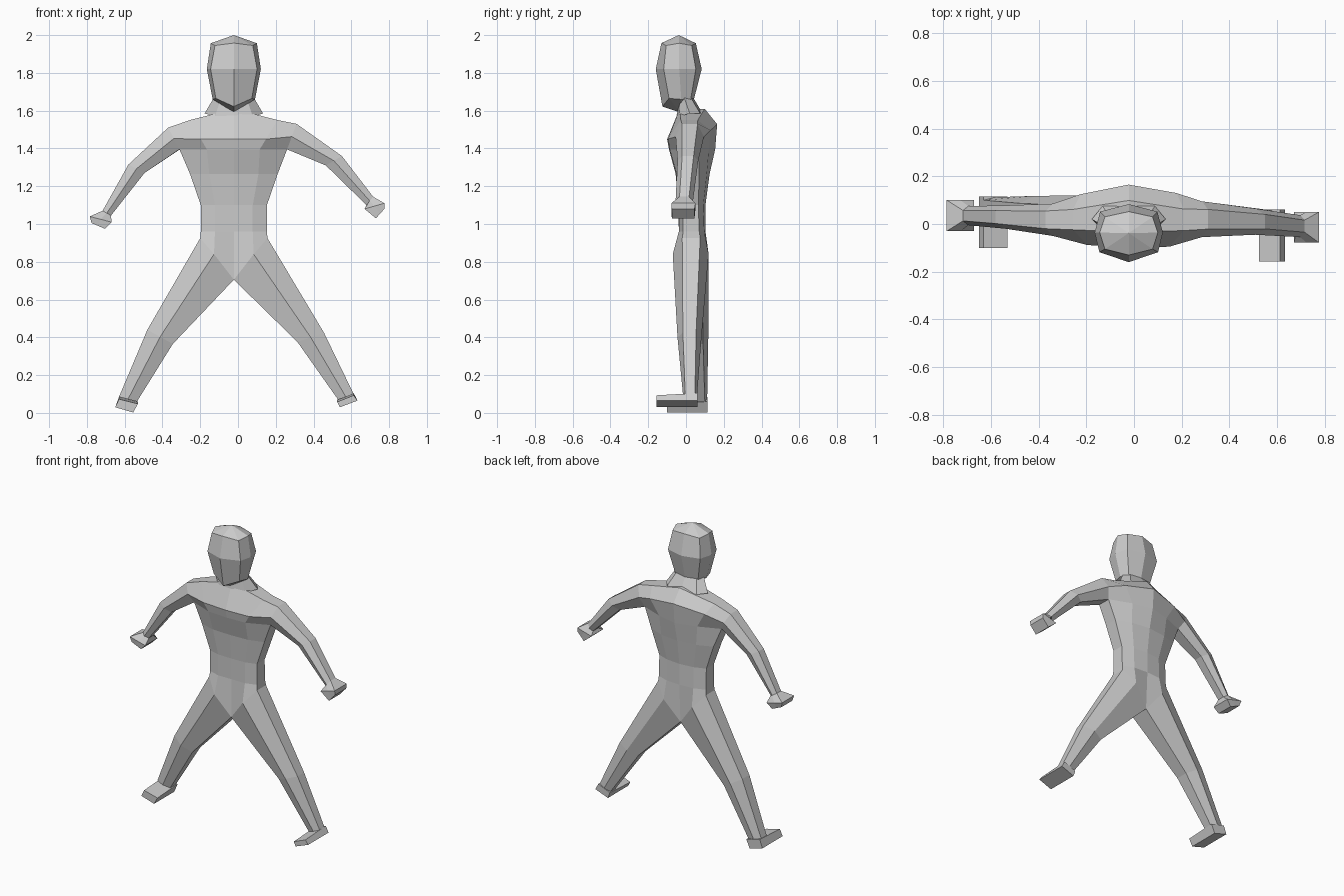
import bpy, bmesh

if "Cube" in bpy.data.objects:
    bpy.data.objects.remove(bpy.data.objects["Cube"])

CX = -0.022  # body centre line


def loft(bm, rings, cap_start=False, cap_end=False, skip=lambda i, j: False):
    vs = [[bm.verts.new(p) for p in r] for r in rings]
    n = len(vs[0])
    for i in range(len(vs) - 1):
        for j in range(n):
            if not skip(i, j):
                k = (j + 1) % n
                bm.faces.new((vs[i][j], vs[i][k], vs[i + 1][k], vs[i + 1][j]))
    if cap_start:
        bm.faces.new(vs[0])
    if cap_end:
        bm.faces.new(vs[-1])
    return vs


def fan(bm, ring, apex):
    a = bm.verts.new(apex)
    for j in range(len(ring)):
        bm.faces.new((ring[j], ring[(j + 1) % len(ring)], a))


def finish(name, bm, merge=0.0001):
    bmesh.ops.remove_doubles(bm, verts=bm.verts[:], dist=merge)
    bmesh.ops.recalc_face_normals(bm, faces=bm.faces[:])
    me = bpy.data.meshes.new(name)
    bm.to_mesh(me)
    bm.free()
    ob = bpy.data.objects.new(name, me)
    bpy.context.collection.objects.link(ob)
    return ob


def section(xo, zo, xi, zi, f, b, ft=0.55, fb=0.6, mf=0.5, mb=0.5):
    """Six-sided limb section: outer edge, inner edge, front and back points."""
    c, h = (f + b) / 2, (b - f) / 2

    def mid(t):
        return xi + (xo - xi) * t, zi + (zo - zi) * t
    (xf, zf), (xb, zb) = mid(mf), mid(mb)
    return [(xo, c - h * ft, zo), (xf, f, zf), (xi, c - h * fb, zi),
            (xi, c + h * fb, zi), (xb, b, zb), (xo, c + h * ft, zo)]


body = bmesh.new()

# arms, shoulders and upper chest: one loft from hand to hand
arms = [
    section(-.775, 1.005, -.705, .975, -.025, .09, 1, 1),
    section(-.785, 1.04, -.67, 1.01, -.03, .10, 1, 1),
    section(-.717, 1.07, -.672, 1.045, -.005, .075),
    section(-.58, 1.315, -.495, 1.27, -.02, .078),
    section(-.37, 1.51, -.31, 1.395, -.05, .085),
    section(-.255, 1.55, -.165, 1.395, -.088, .125, .4, .92, .35, .65),
    section(CX, 1.61, CX, 1.395, -.10, .165, .5, .92, .25, .62),
    section(.21, 1.55, .115, 1.395, -.095, .13, .4, .92, .35, .65),
    section(.31, 1.53, .26, 1.395, -.055, .095),
    section(.55, 1.36, .465, 1.31, -.045, .065),
    section(.715, 1.145, .68, 1.10, -.055, .037),
    section(.775, 1.11, .67, 1.08, -.078, .05, 1, 1),
    section(.775, 1.08, .73, 1.03, -.075, .045, 1, 1),
]
loft(body, arms, True, True, lambda i, j: j == 2 and 4 <= i <= 7)


# torso: ten-sided rings, the last one forms the leg openings
def torso_ring(w, q, ys, zs):
    fm, fq, sf, sb, bq, bm_ = ys
    zm, zq, zside = zs
    right = [(q, fq, zq), (w, sf, zside), (w, sb, zside), (q, bq, zq)]
    left = [(-x, y, z) for x, y, z in reversed(right)]
    ring = [(0, fm, zm)] + right + [(0, bm_, zm)] + left
    return [(x + CX, y, z) for x, y, z in ring]


torso = [
    torso_ring(.285, .14, (-.09, -.082, -.025, .06, .12, .154), (1.395,) * 3),
    torso_ring(.232, .13, (-.055, -.05, -.02, .07, .11, .125), (1.265,) * 3),
    torso_ring(.175, .10, (-.04, -.037, -.015, .065, .092, .103), (1.10,) * 3),
    torso_ring(.175, .10, (-.038, -.038, -.015, .07, .097, .103), (.96,) * 3),
    torso_ring(.178, .105, (-.04, -.07, -.02, .075, .12, .09), (.705, .84, .925)),
]
loft(body, torso)

# legs: lofted from the leg openings to the ankles
hip = torso[-1]
left_hip = [hip[i] for i in (8, 9, 0, 5, 6, 7)]
right_hip = [hip[i] for i in (2, 1, 0, 5, 4, 3)]
loft(body, [left_hip,
            section(-.48, .44, -.345, .365, -.02, .118),
            section(-.63, .085, -.535, .06, .03, .112, .7, .7)], cap_end=True)
loft(body, [right_hip,
            section(.455, .425, .315, .375, -.045, .082),
            section(.612, .10, .53, .07, -.015, .058, .7, .7)], cap_end=True)
finish("body", body, 0.012)

# feet: flat tilted blocks
for name, outline, front, back in (
        ("left_foot", [(-.63, .085), (-.53, .06), (-.555, .002), (-.65, .03)], -.10, .115),
        ("right_foot", [(.612, .105), (.525, .07), (.54, .03), (.633, .065)], -.157, .06)):
    bm = bmesh.new()
    toe = [(x, front, z - (.012 if i < 2 else 0)) for i, (x, z) in enumerate(outline)]
    heel = [(x, back, z) for x, z in outline]
    loft(bm, [toe, heel], True, True)
    finish(name, bm)


# head and neck: eight-sided rings
def ring8(front, fc, side, bc, back):
    right = [fc, side, bc]
    left = [(-x, y, z) for x, y, z in reversed(right)]
    ring = [(0, *front)] + right + [(0, *back)] + left
    return [(x + CX, y, z) for x, y, z in ring]


bm = bmesh.new()
head = loft(bm, [
    ring8((-.125, 1.622), (.095, -.09, 1.665), (.112, -.025, 1.66), (.085, .025, 1.66), (.042, 1.66)),
    ring8((-.16, 1.82), (.123, -.118, 1.82), (.143, -.036, 1.82), (.12, .052, 1.82), (.083, 1.82)),
    ring8((-.13, 1.958), (.10, -.105, 1.945), (.122, -.036, 1.957), (.10, .03, 1.945), (.052, 1.957)),
])
fan(bm, head[0], (CX, -.03, 1.59))
fan(bm, head[-1], (CX, -.038, 2.0))
finish("head", bm)

bm = bmesh.new()
loft(bm, [
    ring8((-.05, 1.575), (.10, -.035, 1.57), (.155, .02, 1.585), (.11, .075, 1.585), (.085, 1.59)),
    ring8((-.03, 1.65), (.07, -.03, 1.66), (.105, -.01, 1.67), (.075, .025, 1.67), (.038, 1.67)),
])
finish("neck", bm)
